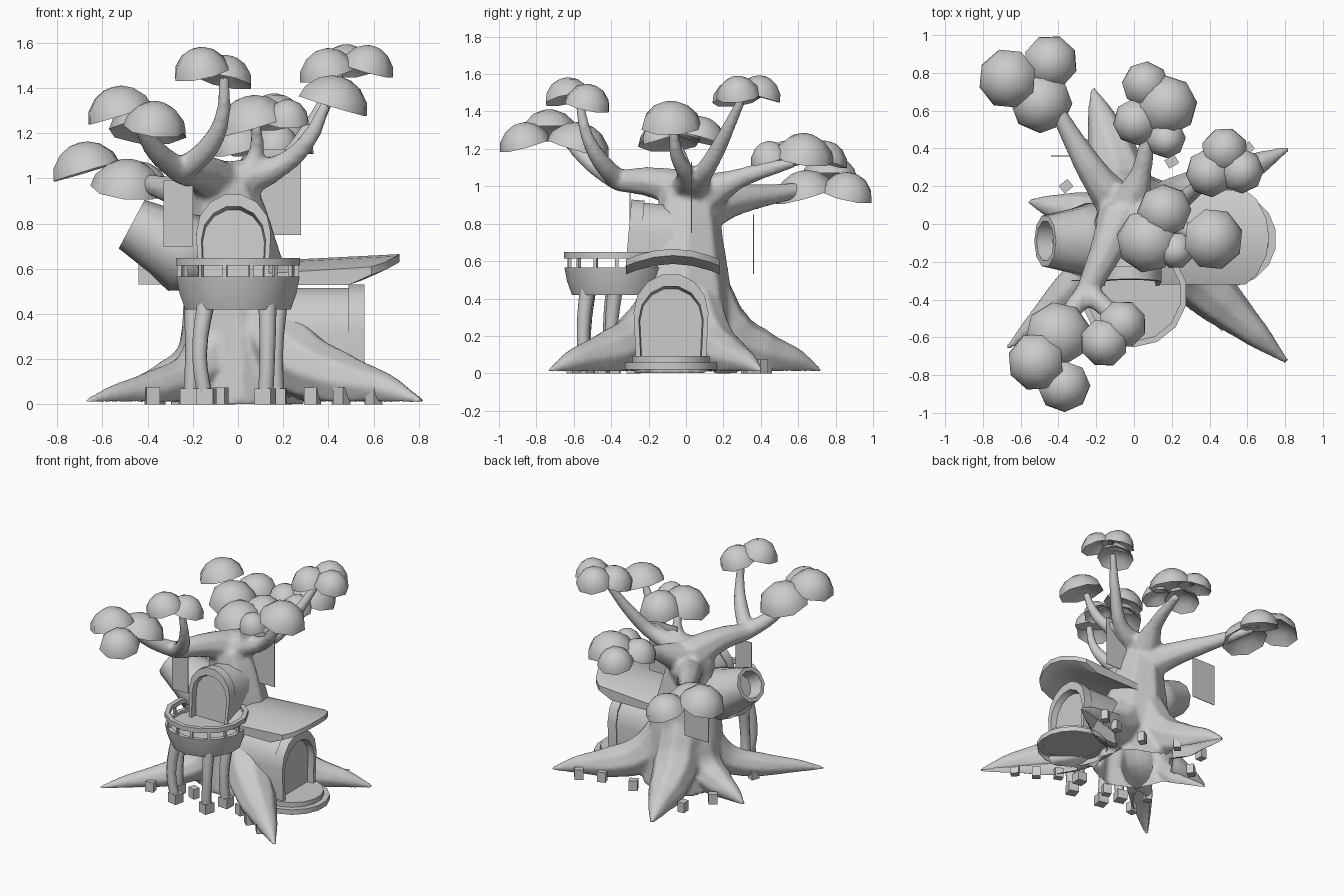
import bpy, bmesh, math, random
from mathutils import Matrix, Vector

random.seed(4)
if "Cube" in bpy.data.objects:
    bpy.data.objects.remove(bpy.data.objects["Cube"])

GREY = bpy.data.materials.new("plain_grey")
GREY.use_nodes = True
GREY.diffuse_color = (0.6, 0.6, 0.6, 1)
GREY.node_tree.nodes["Principled BSDF"].inputs["Base Color"].default_value = (0.6, 0.6, 0.6, 1)


def add_object(name, mesh, angle=50):
    mesh.materials.clear()
    mesh.materials.append(GREY)
    ob = bpy.data.objects.new(name, mesh)
    bpy.context.collection.objects.link(ob)
    bpy.ops.object.select_all(action='DESELECT')
    ob.select_set(True)
    bpy.context.view_layer.objects.active = ob
    bpy.ops.object.shade_smooth_by_angle(angle=math.radians(angle))
    return ob


def loft(name, rings, matrix=Matrix(), caps=(True, True), closed=False, angle=50):
    """Skin a list of equal-length point rings."""
    bm = bmesh.new()
    vs = [[bm.verts.new(p) for p in ring] for ring in rings]
    pairs = list(zip(vs, vs[1:])) + ([(vs[-1], vs[0])] if closed else [])
    for a, b in pairs:
        for i in range(len(a)):
            j = (i + 1) % len(a)
            bm.faces.new((a[i], a[j], b[j], b[i]))
    for cap, ring in zip(caps, (vs[0], vs[-1])):
        if cap and not closed:
            bm.faces.new(ring)
    bmesh.ops.remove_doubles(bm, verts=bm.verts, dist=0.0005)
    bmesh.ops.recalc_face_normals(bm, faces=bm.faces)
    bm.transform(matrix)
    mesh = bpy.data.meshes.new(name)
    bm.to_mesh(mesh)
    bm.free()
    return add_object(name, mesh, angle)


def lathe(name, profile, sides, matrix, closed=False, angle=50, caps=(False, False)):
    def ring(r, h):
        return [(r * math.cos(math.tau * (i + .5) / sides),
                 r * math.sin(math.tau * (i + .5) / sides), h) for i in range(sides)]
    return loft(name, [ring(r, h) for r, h in profile], matrix, caps, closed, angle)


def box(name, loc, size, turn=0.0):
    x, y, z = (s / 2 for s in size)
    base = [(-x, -y), (x, -y), (x, y), (-x, y)]
    return loft(name, [[(u, v, h) for u, v in base] for h in (-z, z)],
                Matrix.Translation(loc) @ Matrix.Rotation(turn, 4, 'Z'), angle=30)


def tubes(name, paths):
    """Tapered round tubes through (x, y, z, radius) points, as one mesh."""
    cu = bpy.data.curves.new(name, 'CURVE')
    cu.dimensions = '3D'
    cu.bevel_depth, cu.bevel_resolution, cu.resolution_u = 1, 2, 4
    cu.use_fill_caps = True
    for path in paths:
        sp = cu.splines.new('BEZIER')
        sp.bezier_points.add(len(path) - 1)
        for bp, (x, y, z, r) in zip(sp.bezier_points, path):
            bp.co, bp.radius = (x, y, z), r
            bp.handle_left_type = bp.handle_right_type = 'AUTO'
    tmp = bpy.data.objects.new(name + "_path", cu)
    bpy.context.collection.objects.link(tmp)
    deps = bpy.context.evaluated_depsgraph_get()
    mesh = bpy.data.meshes.new_from_object(tmp.evaluated_get(deps))
    bpy.data.objects.remove(tmp)
    for v in mesh.vertices:
        v.co.z = max(v.co.z, 0)
    return add_object(name, mesh)


# Trunk, roots and limbs, blended into one skin
wood = [[(.01, 0, 0, .29), (.01, 0, .2, .27), (0, 0, .4, .25), (-.02, 0, .62, .22),
         (-.04, .01, .82, .175), (-.07, 0, .96, .145), (-.08, 0, 1.03, .08)]]
# root tip x, y and height factor
for x, y, k in [(.81, -.73, 1.15), (.82, .4, 1), (-.22, .72, 1.15), (-.56, .12, .95), (-.67, -.66, .75)]:
    d = Vector((x, y)).normalized() * .1
    wood.append([(d.x, d.y, .38 * k, .15), (x * .3, y * .3, .18 * k, .14 * k),
                 (x * .55, y * .55, .095 * k, .115 * k), (x * .8, y * .8, .06 * k, .065 * k),
                 (x, y, .014, .014)])
fork = (-.25, -.36, 1.03, .06)
wood += [
    [(-.06, .05, .95, .13), (-.16, -.17, 1.02, .085), fork],
    [fork, (-.36, -.5, 1.12, .05), (-.45, -.66, 1.27, .03)],
    [fork, (-.13, -.46, 1.14, .05), (-.07, -.53, 1.27, .035), (-.06, -.57, 1.45, .025)],
    [(-.04, .05, .84, .13), (-.2, .25, .92, .085), (-.34, .48, .96, .055), (-.48, .74, 1.0, .03)],
    [(-.03, .08, .94, .12), (.04, .28, 1.04, .055), (.09, .58, 1.13, .03)],
    [(-.04, .02, .98, .1), (.2, .09, 1.065, .055), (.31, .17, 1.2, .045), (.45, .3, 1.47, .025)],
    [(-.04, 0, .98, .09), (.2, 0, 1.065, .05), (.31, -.05, 1.17, .04), (.39, -.07, 1.33, .025)],
    [(.04, 0, 1.0, .06), (.08, -.01, 1.12, .035), (.08, -.06, 1.25, .025)],
]
tree = tubes("trunk_and_branches", wood)
mod = tree.modifiers.new("blend", 'REMESH')
mod.mode, mod.voxel_size, mod.use_smooth_shade = 'VOXEL', .016, True
mod = tree.modifiers.new("soften", 'SMOOTH')
mod.factor, mod.iterations = .5, 4
bpy.ops.object.convert(target='MESH')
# The underside is open
bm = bmesh.new()
bm.from_mesh(tree.data)
base = [f for f in bm.faces if f.calc_center_median().z < .014 and f.normal.z < -.6]
bmesh.ops.delete(bm, geom=base, context='FACES')
bm.to_mesh(tree.data)
bm.free()

# Hollow broken limb
axis = Vector((-.88, 0, .47))
lathe("hollow_stump", [(.12, .03), (.185, .14), (.155, .24), (.122, .42), (.095, .42), (.085, .33), (0, .33)],
      10, Matrix.Translation((-.1, -.09, .6)) @ axis.to_track_quat('Z', 'Y').to_matrix().to_4x4()
      @ Matrix.Diagonal((1.15, 1, 1, 1)))

# Foliage caps: each cluster lists x, y, rim height, radius; caps lean outward
clusters = {
    "back_right": [(-.44, .86, .95, .145), (-.67, .77, 1.03, .16), (-.49, .64, .95, .165)],
    "back": [(.06, .74, 1.13, .125), (.18, .63, 1.15, .16), (.01, .54, 1.13, .125), (.17, .45, 1.14, .105)],
    "back_left": [(.48, .39, 1.48, .125), (.4, .27, 1.46, .13), (.57, .28, 1.48, .12)],
    "middle": [(.16, .07, 1.25, .145), (.07, -.09, 1.23, .17), (.42, -.08, 1.32, .165), (.22, -.14, 1.25, .1)],
    "front_right": [(-.4, -.58, 1.2, .175), (-.52, -.73, 1.28, .155), (-.37, -.86, 1.22, .14)],
    "front": [(-.16, -.63, 1.465, .13), (-.06, -.53, 1.43, .13)],
}
DOME = [(0, .5), (.55, .34), (1, 0), (.9, .4), (.6, .78), (.28, .96), (0, 1)]
for place, caps in clusters.items():
    mid = sum((Vector(c[:2]) for c in caps), Vector((0, 0))) / len(caps)
    for n, (x, y, z, r) in enumerate(caps):
        out = (Vector((x, y)) - mid).normalized() * .3
        lean = Vector((out.x, out.y, 1)).to_track_quat('Z', 'Y').to_matrix().to_4x4()
        lathe(f"foliage_{place}_{n + 1}", [(a * r, b * (.045 + r * .55)) for a, b in DOME], 8,
              Matrix.Translation((x, y, z)) @ lean, angle=60)


# Arched doorways: housing, raised frame and recessed door
def arch(w, h, y, k=1.0):
    spring = h * .55
    pts = [(w * .94, 0)] + [(w * math.cos(t), spring + (h - spring) * math.sin(t))
                            for t in (math.pi * i / 7 for i in range(8))] + [(-w * .94, 0)]
    return [(u * k, y, v * k) for u, v in pts]


def doorway(name, loc, turn, tilt, w, h, depth):
    m = Matrix.Translation(loc) @ Matrix.Rotation(turn, 4, 'Z') @ Matrix.Rotation(tilt, 4, 'X')
    loft(name + "_housing", [arch(w, h, .06, .97), arch(w, h, depth, .97)], m)
    loft(name + "_frame", [arch(w, h, .07), arch(w, h, 0), arch(w, h, 0, .86), arch(w, h, .07, .82)],
         m, closed=True, angle=30)
    loft(name + "_door", [arch(w, h, .045, .83), arch(w, h, .06, .83)], m, angle=30)


doorway("upper", (-.02, -.325, .545), 0, math.radians(-5), .165, .39, .3)
doorway("ground", (.56, -.08, .07), math.pi / 2, 0, .2, .465, .38)

# Awning over the ground door
rows = []
for dy, x1 in [(-.25, .59), (-.2, .65), (-.1, .7), (0, .715), (.1, .7), (.2, .65), (.25, .59)]:
    z = .665 - dy * dy * .9
    rows.append([(x, dy - .07, z - d) for x, d in
                 [(.12, .03), (x1, 0), (x1, .035), (x1 - .1, .08), (.12, .08)]])
loft("awning", rows, angle=30)

# Round doorsteps, hollow below
for label, r, z in (("lower", .25, .02), ("upper", .21, .055)):
    lathe(label + "_step", [(r, z), (r, z + .037)], 16, Matrix.Translation((.505, -.08, 0)),
          angle=30, caps=(False, True))

# Balcony with railing
deck = Matrix.Translation((0, -.37, 0))
lathe("balcony", [(0, .52), (.235, .52), (.215, .42), (.24, .42), (.265, .49), (.28, .565),
                  (.25, .565), (.25, .545), (0, .545)], 14, deck)
lathe("railing", [(.25, .615), (.282, .615), (.282, .648), (.25, .648)], 14, deck, closed=True)
for i in range(14):
    a = math.tau * i / 14
    box(f"rail_post_{i + 1}", (.26 * math.cos(a), -.37 + .26 * math.sin(a), .59), (.018, .018, .07), a)

# Bowed balcony supports on stone feet
legs = [(-.14, -.53, -.03), (.12, -.54, .01), (.175, -.39, -.01), (-.21, -.4, .01)]
tubes("balcony_supports", [[(x, y, 0, .034), (x + bow, y - .01, .22, .034), (x + .01, y + .02, .52, .042)]
                           for x, y, bow in legs])
for i, (x, y, bow) in enumerate(legs):
    box(f"support_foot_{i + 1}", (x, y, .035), (.075, .075, .07), random.uniform(-.4, .4))

# Loose stones tucked against the roots
for i, (x, y) in enumerate([(-.38, -.48), (-.36, -.28), (.33, -.44), (.46, -.53), (.6, -.6), (-.36, .2),
                            (-.27, .42), (-.05, .42), (.2, .33), (.45, .34), (.6, .4), (-.08, -.4)]):
    box(f"stone_{i + 1}", (x, y, .037), (.06, .05, .074), random.uniform(0, 3))

# Thin hanging panels
for label, loc, w, h in (("front", (-.265, -.3, .845), .13, .29), ("left", (.165, .03, .94), .23, .38),
                         ("back", (-.34, .36, .69), .2, .32)):
    box("hanging_panel_" + label, loc, (w, .005, h))
